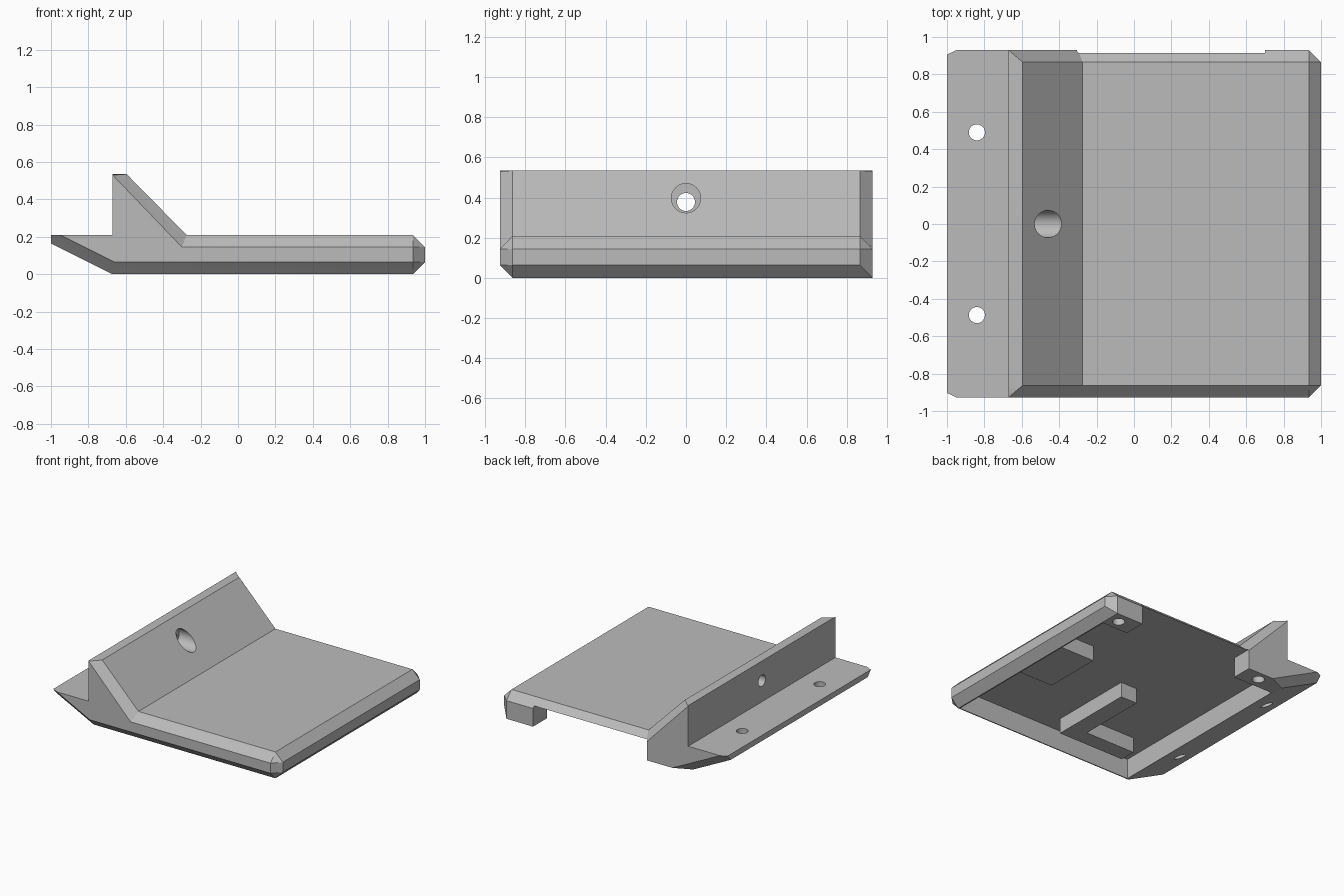
import bpy, bmesh
from math import pi
from mathutils import Matrix

cube = bpy.data.objects.get("Cube")
if cube:
    bpy.data.objects.remove(cube, do_unlink=True)

grey = bpy.data.materials.new("plain grey")
grey.use_nodes = True
colour = (0.5, 0.5, 0.5, 1)
grey.diffuse_color = colour
grey.node_tree.nodes["Principled BSDF"].inputs["Base Color"].default_value = colour


def add_object(name, bm):
    bmesh.ops.remove_doubles(bm, verts=bm.verts, dist=0.0005)
    bmesh.ops.dissolve_degenerate(bm, edges=bm.edges, dist=0.0005)
    bmesh.ops.recalc_face_normals(bm, faces=bm.faces)
    mesh = bpy.data.meshes.new(name)
    bm.to_mesh(mesh)
    bm.free()
    mesh.materials.append(grey)
    obj = bpy.data.objects.new(name, mesh)
    bpy.context.collection.objects.link(obj)
    return obj


def box(name, x, y, z):
    bm = bmesh.new()
    size = [b - a for a, b in (x, y, z)]
    centre = [(a + b) / 2 for a, b in (x, y, z)]
    bmesh.ops.create_cube(bm, size=1, matrix=Matrix.Translation(centre) @ Matrix.Diagonal((*size, 1)))
    return add_object(name, bm)


def cylinder(name, centre, radius, depth, along_x=False):
    bm = bmesh.new()
    turn = Matrix.Rotation(pi / 2, 4, 'Y') if along_x else Matrix.Identity(4)
    bmesh.ops.create_cone(bm, cap_ends=True, segments=40, radius1=radius, radius2=radius,
                          depth=depth, matrix=Matrix.Translation(centre) @ turn)
    return add_object(name, bm)


def boolean(target, tool, operation):
    mod = target.modifiers.new(tool.name, 'BOOLEAN')
    mod.operation = operation
    mod.solver = 'EXACT'
    mod.object = tool
    bpy.context.view_layer.objects.active = target
    bpy.ops.object.modifier_apply(modifier=mod.name)
    bpy.data.objects.remove(tool, do_unlink=True)


# Side outlines: full size, and shrunk by the chamfer at each end
full = [(-1, .21), (-1, .165), (-.67, 0), (.935, 0), (1, .065), (1, .145),
        (.935, .21), (-.275, .21), (-.595, .535), (-.67, .535), (-.67, .21)]
front = [(-.95, .21), (-.95, .21), (-.66, .065), (.935, .065), (.935, .065), (.935, .145),
         (.935, .145), (-.3, .145), (-.67, .53), (-.67, .535), (-.67, .21)]
back = list(front)
back[2:5] = [(-.53, 0), (.935, 0), (.935, 0)]


def between(end, t):
    ring = [(a + (c - a) * t, b + (d - b) * t) for (a, b), (c, d) in zip(full, end)]
    ring[0] = ring[1] = full[0]
    return ring


# Chamfered body lofted from front to back
bm = bmesh.new()
sections = [(-.927, front), (-.903, between(front, .64)), (-.863, full),
            (.865, full), (.906, between(back, .64)), (.929, back)]
rings = [[bm.verts.new((x, y, z)) for x, z in outline] for y, outline in sections]
count = len(full)
for a, b in zip(rings, rings[1:]):
    for i in range(count):
        j = (i + 1) % count
        bm.faces.new((a[i], a[j], b[j], b[i]))
bm.faces.new(rings[0])
bm.faces.new(rings[-1][::-1])
body = add_object("wedge_plate", bm)

# Hollow underside, open at the back, with its posts and ribs left standing
cavity = box("cavity", (-.655, .925), (-.855, 1.1), (-.1, .16))
blocks = [
    ("corner_post", (.7, 1.1), (.755, 1.2), (-.2, .3)),
    ("fin_post", (-.8, -.305), (.765, 1.2), (-.2, .3)),
    ("side_pad", (.585, 1.1), (-.23, .24), (.04, .3)),
    ("long_rib", (-.05, .095), (-.72, -.03), (.04, .3)),
    ("short_rib", (-.49, .02), (-.72, -.59), (.04, .3)),
]
for block in blocks:
    boolean(cavity, box(*block), 'DIFFERENCE')
boolean(body, cavity, 'DIFFERENCE')

# Screw holes in the lip and posts, and the counterbored hole in the fin
holes = [cylinder("lip_hole", (-.84, y, .15), .043, .5) for y in (-.487, .49)]
holes += [cylinder("post_hole", (x, y, 0), .045, .2) for x, y in ((.85, .84), (-.46, .85))]
holes += [cylinder("fin_hole", (-.6, 0, .378), .045, .4, True),
          cylinder("fin_counterbore", (-.42, 0, .397), .073, .3, True)]
for hole in holes:
    boolean(body, hole, 'DIFFERENCE')

bpy.ops.object.select_all(action='DESELECT')
body.select_set(True)
bpy.context.view_layer.objects.active = body
bpy.ops.object.shade_smooth_by_angle(angle=pi / 9)
